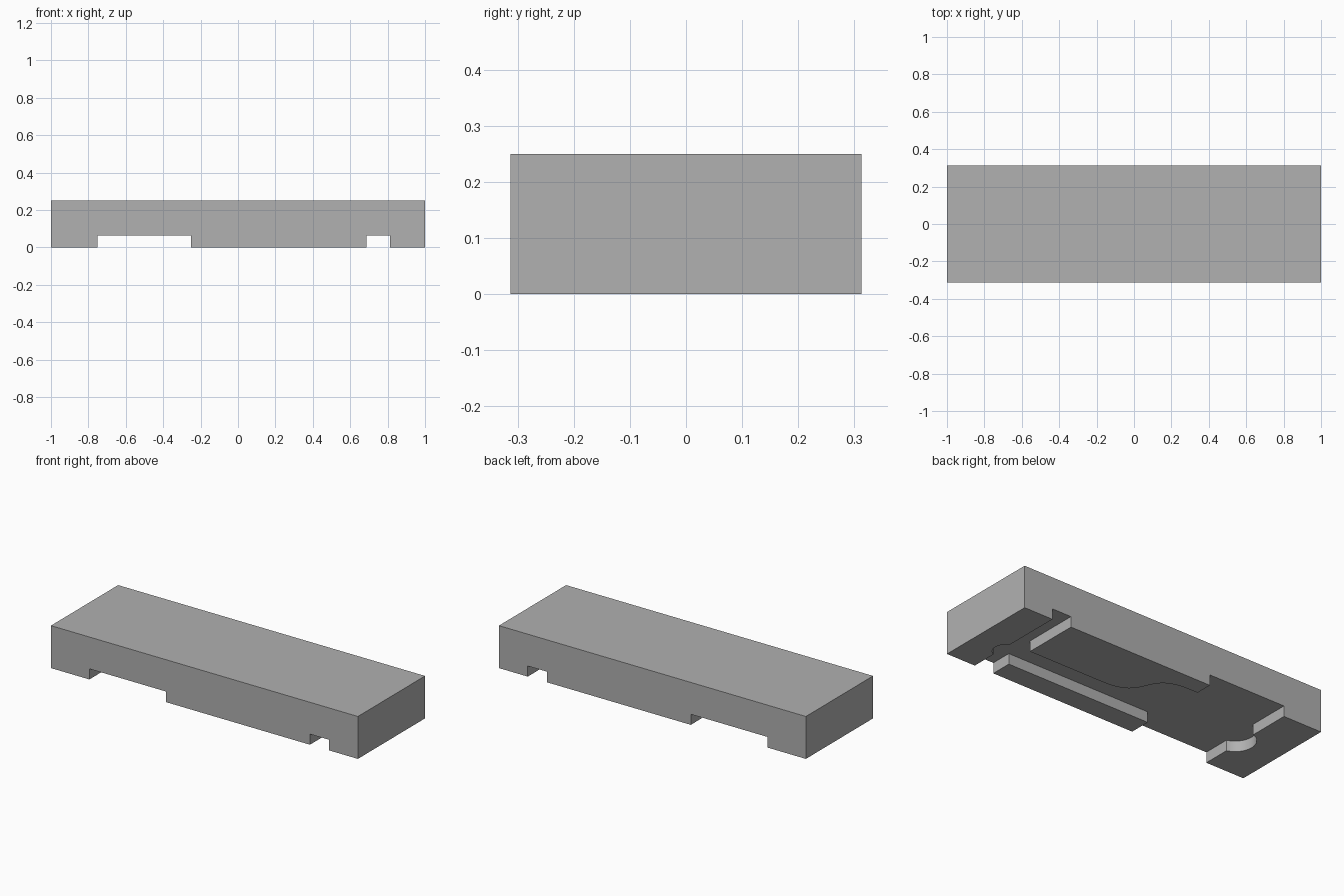
import bpy, bmesh, math
from mathutils import Vector
from mathutils.geometry import interpolate_bezier

cube = bpy.data.objects.get("Cube")
if cube:
    bpy.data.objects.remove(cube, do_unlink=True)

LENGTH, WIDTH, HEIGHT = 2.0, 0.625, 0.25
DEPTH = 0.0625          # channel depth
OUT = WIDTH / 2 + 0.05  # cutter overshoot past the sides

grey = bpy.data.materials.new("plain_grey")
grey.use_nodes = True
colour = (0.44, 0.44, 0.44, 1)
grey.diffuse_color = colour
grey.node_tree.nodes["Principled BSDF"].inputs["Base Color"].default_value = colour


def prism(name, outline, z0, z1):
    """Extrude a flat outline from z0 to z1."""
    bm = bmesh.new()
    face = bm.faces.new([bm.verts.new((x, y, z0)) for x, y in outline])
    top = bmesh.ops.extrude_face_region(bm, geom=[face])["geom"]
    verts = [g for g in top if isinstance(g, bmesh.types.BMVert)]
    bmesh.ops.translate(bm, verts=verts, vec=(0, 0, z1 - z0))
    bmesh.ops.recalc_face_normals(bm, faces=bm.faces)
    mesh = bpy.data.meshes.new(name)
    bm.to_mesh(mesh)
    bm.free()
    mesh.materials.append(grey)
    ob = bpy.data.objects.new(name, mesh)
    bpy.context.collection.objects.link(ob)
    return ob


def bay(x, y, half, depth, side, steps=24):
    """Round recess in a wall at x, listed anticlockwise; side is its x direction."""
    r = (half * half + depth * depth) / (2 * depth)
    span = math.asin(half / r)
    angles = [span * (2 * i / steps - 1) for i in range(steps + 1)]
    return [(x + side * (depth - r + r * math.cos(a)), y + side * r * math.sin(a))
            for a in angles]


# Curved wall of the channel
curve = interpolate_bezier(Vector((0.2, -0.0175)), Vector((-0.1, -0.0175)),
                           Vector((0.1, 0.2125)), Vector((-0.2, 0.2125)), 25)

# Channel: narrow cross slot, long curved run, wide cross slot
channel = [(0.8125, OUT), (0.6875, OUT), (0.6875, -0.0175)]
channel += [(p.x, p.y) for p in curve]
channel += [(-0.25, 0.2125), (-0.25, OUT), (-0.75, OUT)]
channel += bay(-0.75, -0.043, 0.107, 0.08, -1)
channel += [(-0.75, -OUT), (-0.25, -OUT), (-0.25, -0.1875),
            (0.6875, -0.1875), (0.6875, -OUT), (0.8125, -OUT)]
channel += bay(0.8125, -0.0975, 0.0635, 0.042, 1)

# Block with the channel cut into its underside
hx, hy = LENGTH / 2, WIDTH / 2
block = prism("grooved_block", [(-hx, -hy), (hx, -hy), (hx, hy), (-hx, hy)], 0, HEIGHT)
cutter = prism("channel_cutter", channel, -0.05, DEPTH)
cutter.hide_render = True

cut = block.modifiers.new("channel", "BOOLEAN")
cut.operation = "DIFFERENCE"
cut.solver = "EXACT"
cut.object = cutter

for ob in bpy.context.selected_objects:
    ob.select_set(False)
bpy.context.view_layer.objects.active = block
block.select_set(True)
bpy.ops.object.modifier_apply(modifier=cut.name)
bpy.data.objects.remove(cutter, do_unlink=True)
bpy.ops.object.shade_smooth_by_angle(angle=math.radians(30))
